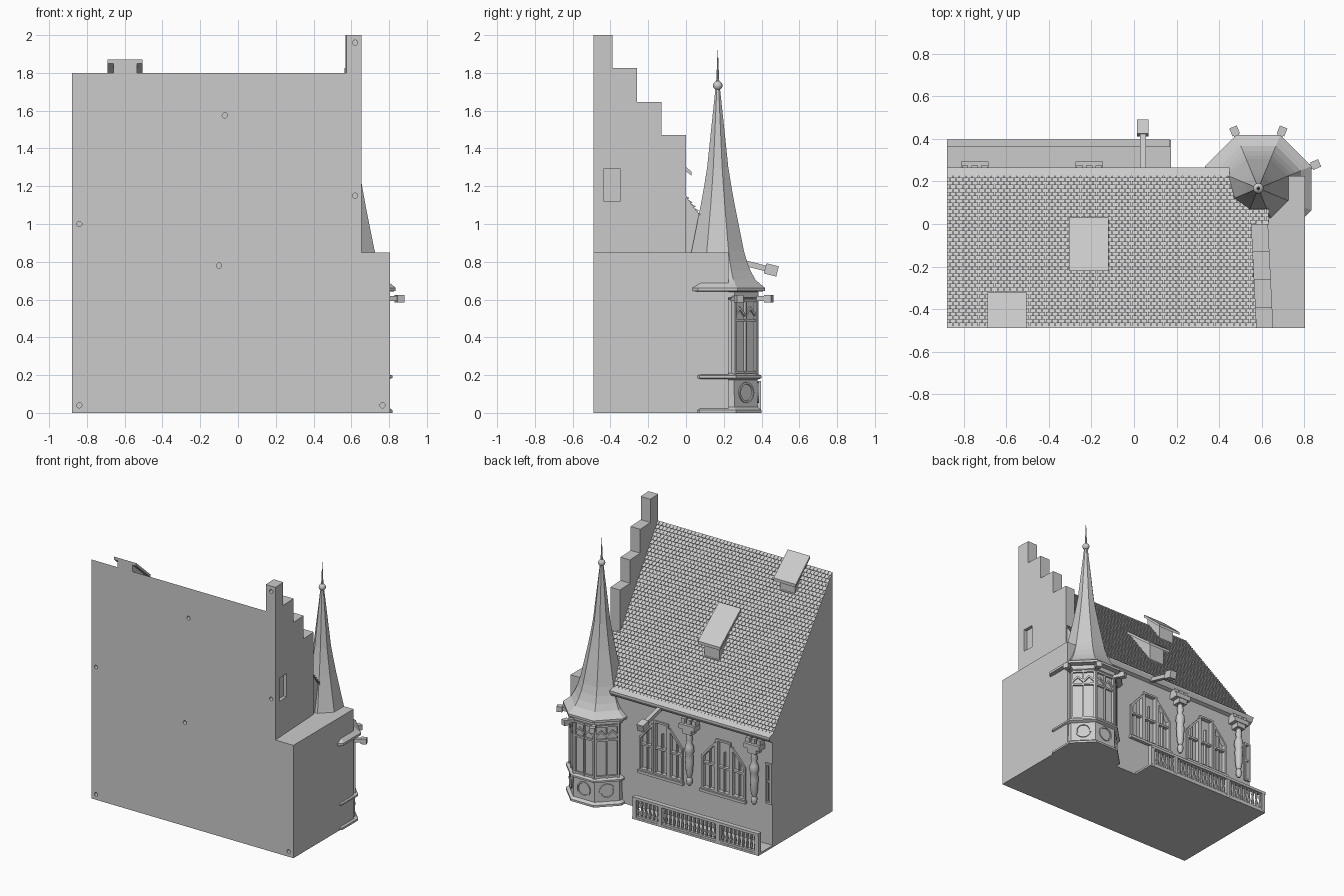
import bpy, bmesh, math
from mathutils import Matrix, Vector

cube = bpy.data.objects.get("Cube")
if cube:
    bpy.data.objects.remove(cube)

stone = bpy.data.materials.new("plain_grey")
stone.use_nodes = True
GREY = (0.6, 0.6, 0.6, 1)
stone.diffuse_color = GREY
stone.node_tree.nodes["Principled BSDF"].inputs["Base Color"].default_value = GREY

FRONT, BACK, LEFT_END, SIDE, GABLE_X = -0.49, 0.225, -0.88, 0.805, 0.62
RIDGE, EAVE, SHOULDER = 1.8, 0.84, 0.85
PITCH = (RIDGE - EAVE) / (BACK - FRONT)


def finish(name, bm, smooth=False, cutter=None):
    bmesh.ops.recalc_face_normals(bm, faces=bm.faces)
    mesh = bpy.data.meshes.new(name)
    bm.to_mesh(mesh)
    bm.free()
    mesh.materials.append(stone)
    ob = bpy.data.objects.new(name, mesh)
    bpy.context.scene.collection.objects.link(ob)
    if smooth:
        bpy.context.view_layer.objects.active = ob
        bpy.ops.object.select_all(action='DESELECT')
        ob.select_set(True)
        bpy.ops.object.shade_smooth_by_angle(angle=math.radians(40))
    if cutter:
        mod = ob.modifiers.new("openings", 'BOOLEAN')
        mod.operation, mod.solver, mod.object = 'DIFFERENCE', 'EXACT', cutter
    return ob


def box(bm, lo, hi, mat=Matrix()):
    lo, hi = Vector(lo), Vector(hi)
    m = mat @ Matrix.Translation((lo + hi) / 2) @ Matrix.Diagonal((*(hi - lo), 1))
    bmesh.ops.create_cube(bm, size=1, matrix=m)


def prism(bm, pts, a, b, axis, mat=Matrix()):
    """Extrude a 2D outline along x (yz outline) or y (xz outline)."""
    def place(p, t):
        return mat @ Vector((t, *p) if axis == 'x' else (p[0], t, p[1]))
    ends = [[bm.verts.new(place(p, t)) for p in pts] for t in (a, b)]
    bm.faces.new(ends[0])
    bm.faces.new(ends[1][::-1])
    for i in range(len(pts)):
        j = (i + 1) % len(pts)
        bm.faces.new((ends[0][i], ends[0][j], ends[1][j], ends[1][i]))


def bar(bm, p, q, w, a, b, mat=Matrix()):
    """Flat strip between two xz points."""
    p, q = Vector(p), Vector(q)
    d = (q - p).normalized() * w / 2
    n = Vector((-d.y, d.x))
    prism(bm, [p - d - n, q + d - n, q + d + n, p - d + n], a, b, 'y', mat)


def lathe(bm, profile, segs, mat=Matrix(), turn=0.0):
    rings = [[bm.verts.new(mat @ Vector((r * math.cos(turn + i * math.tau / segs),
                                         r * math.sin(turn + i * math.tau / segs), z)))
              for i in range(segs)] for r, z in profile]
    for low, high in zip(rings, rings[1:]):
        for i in range(segs):
            j = (i + 1) % segs
            bm.faces.new((low[i], low[j], high[j], high[i]))
    bm.faces.new(rings[0][::-1])
    bm.faces.new(rings[-1])


def octagon(bm, profile, mat):
    k = math.cos(math.pi / 8)
    lathe(bm, [(r / k, z) for r, z in profile], 8, mat, math.pi / 8)


def roof_z(y):
    return RIDGE - (y - FRONT) * PITCH


# window outlines: three lights per group, the middle one taller
lights = []
for c in (0.045, -0.475):
    lights.append([(c - .055, .3), (c + .055, .3), (c + .055, .69), (c - .055, .69)])
    for s in (-1, 1):
        lights.append([(c + s * .07, .3), (c + s * .175, .3), (c + s * .175, .54),
                       (c + s * .125, .6), (c + s * .07, .66)])
lights.append([(-.87, .33), (-.83, .33), (-.83, .62), (-.87, .62)])

# cutters for windows and peg holes
bm = bmesh.new()
for pts in lights:
    prism(bm, pts, BACK - .025, BACK + .05, 'y')
tip = Matrix.Rotation(math.pi / 2, 4, 'X')
for x, z in ((-.84, 1), (-.84, .04), (.765, .04), (-.07, 1.575), (-.1, .78), (.62, 1.15), (.62, 1.96)):
    lathe(bm, [(.014, -.03), (.014, .03)], 12, Matrix.Translation((x, FRONT, z)) @ tip)
box(bm, (.625, -.435, 1.12), (.72, -.35, 1.295))
cutter = finish("opening_cutter", bm)
cutter.hide_render = True
cutter.display_type = 'WIRE'

# house body and lower side block
bm = bmesh.new()
prism(bm, [(FRONT, 0), (BACK, 0), (BACK, EAVE), (FRONT, RIDGE)], LEFT_END, GABLE_X, 'x')
finish("house_body", bm, cutter=cutter)
bm = bmesh.new()
box(bm, (GABLE_X, FRONT, 0), (SIDE, BACK, SHOULDER))
finish("side_block", bm, cutter=cutter)

# stepped gable, sheared slightly
bm = bmesh.new()
steps = [(FRONT, SHOULDER), (FRONT, 2.0)]
edges, tops = (-.39, -.26, -.13, 0.0), (2.0, 1.825, 1.645, 1.47)
for i, y in enumerate(edges):
    steps.append((y, tops[i]))
    steps.append((y, tops[i + 1] if i < 3 else SHOULDER))
prism(bm, steps, .575, .655, 'x')
for v in bm.verts:
    v.co.x -= .05 * (v.co.y - FRONT)
finish("stepped_gable", bm, cutter=cutter)

# roof tiles in staggered courses
bm = bmesh.new()
ROWS, TILE = 43, 0.03
normal = Vector((PITCH, 1)).normalized() * .012
for r in range(ROWS):
    y0 = FRONT + (BACK - FRONT) * r / ROWS
    y1 = FRONT + (BACK - FRONT) * (r + 1) / ROWS
    end = .575 if y1 < 0 else .635
    low = Vector((y1, roof_z(y1)))
    x = LEFT_END - (TILE / 2 if r % 2 else 0)
    while x < end:
        prism(bm, [(y0, roof_z(y0)), low, low + normal],
              max(x, LEFT_END), min(x + TILE - .003, end), 'x')
        x += TILE
finish("roof_tiles", bm)

# eave board
bm = bmesh.new()
prism(bm, [(BACK, .79), (.25, .8), (.265, .825), (.265, .84), (BACK, .855)], LEFT_END, .45, 'x')
finish("eave_board", bm)

# shed dormers
for name, x0, x1, y0, y1, z0, z1 in (("lower_dormer", -.305, -.12, -.22, .03, 1.465, 1.265),
                                     ("upper_dormer", -.69, -.505, FRONT, -.32, 1.86, 1.71)):
    bm = bmesh.new()
    prism(bm, [(y0, z0 - .01), (y1, z1 - .01), (y1, z1 + .012), (y0, z0 + .012)], x0, x1, 'x')
    ye = y1 - .035
    ze = z1 + (z0 - z1) * .035 / (y1 - y0)
    prism(bm, [(y0, roof_z(y0) - .02), (ye, roof_z(ye) - .02), (ye, ze), (y0, z0)],
          x0 + .03, x1 - .03, 'x')
    finish(name, bm)

# window frames, mullions and transoms
bm = bmesh.new()
for pts in lights:
    for p, q in zip(pts, pts[1:] + pts[:1]):
        bar(bm, p, q, .014, BACK - .02, BACK + .012)
    xs = [p[0] for p in pts]
    mid = (min(xs) + max(xs)) / 2
    bar(bm, (min(xs), .49), (max(xs), .49), .014, BACK - .02, BACK + .006)
    bar(bm, (mid, pts[0][1]), (mid, .6), .008, BACK - .02, BACK)
for c in (0.045, -0.475):
    box(bm, (c - .19, BACK - .01, .275), (c + .19, BACK + .025, .295))
finish("window_frames", bm)

# wall columns with bracket capitals
bm = bmesh.new()
for x in (-.21, -.75):
    lathe(bm, [(.008, .3), (.02, .32), (.022, .35), (.014, .365), (.024, .4), (.03, .5),
               (.026, .54), (.034, .56), (.03, .6), (.018, .625), (.024, .65), (.018, .69),
               (.026, .7)], 12, Matrix.Translation((x, BACK + .035, 0)))
    box(bm, (x - .035, BACK, .695), (x + .035, BACK + .065, .73))
    box(bm, (x - .065, BACK, .73), (x + .065, BACK + .07, .765))
    for s in (-1, 0, 1):
        box(bm, (x + s * .045 - .015, BACK, .765), (x + s * .045 + .015, BACK + .05, .8))
finish("wall_columns", bm, smooth=True)

# hoist beam under the eave
bm = bmesh.new()
tilt = Matrix.Translation((.042, BACK, .815)) @ Matrix.Rotation(-.25, 4, 'X')
box(bm, (-.014, -.02, -.015), (.014, .21, .015), tilt)
box(bm, (-.027, .2, -.028), (.027, .268, .028), tilt)
finish("hoist_beam", bm)

# balcony
bm = bmesh.new()
box(bm, (LEFT_END, BACK, 0), (.175, .395, .015))
finish("balcony_floor", bm)
bm = bmesh.new()
box(bm, (LEFT_END, .365, .015), (.17, .392, .03))
box(bm, (LEFT_END, .362, .148), (.17, .398, .168))
for x in (-.865, -.54, -.06, .155):
    box(bm, (x - .015, .364, .015), (x + .015, .396, .165))
COUNT = 30
for i in range(COUNT):
    x = -.845 + i * .98 / (COUNT - 1)
    lathe(bm, [(.006, .025), (.012, .06), (.006, .09), (.01, .12), (.006, .15)], 8,
          Matrix.Translation((x, .379, 0)))
finish("balcony_railing", bm, smooth=True)

# corner tower
hub = Matrix.Translation((.585, .168, 0))
bm = bmesh.new()
octagon(bm, [(.232, 0), (.232, .015), (.212, .03), (.21, .175), (.232, .185), (.232, .198),
             (.197, .21), (.197, .6), (.215, .61), (.215, .64), (.2, .65)], hub)
finish("tower_shaft", bm)

bm = bmesh.new()
for deg in (-45, 0, 45):
    face = hub @ Matrix.Rotation(math.radians(deg), 4, 'Z')
    for x in (-.08, 0, .08):
        bar(bm, (x, .21), (x, .6), .014 if x else .01, .18, .215, face)
    for z in (.215, .49, .595):
        bar(bm, (-.08, z), (.08, z), .014, .18, .211, face)
    for x in (-.04, .04):
        for s in (-1, 1):
            bar(bm, (x + s * .035, .52), (x, .555), .012, .18, .208, face)
    # round medallion
    disc = face @ Matrix.Translation((0, .205, .108)) @ Matrix.Rotation(-math.pi / 2, 4, 'X')
    lathe(bm, [(.055, 0), (.055, .014), (.045, .014), (.043, .007)], 20, disc)
finish("tower_tracery", bm)

bm = bmesh.new()
for deg in (22.5, 67.5, 112.5):
    arm = hub @ Matrix.Rotation(math.radians(deg), 4, 'Z')
    box(bm, (.2, -.013, .592), (.28, .013, .618), arm)
    box(bm, (.272, -.019, .585), (.312, .019, .625), arm)
finish("tower_spouts", bm)

# flared spire with ball and needle
bm = bmesh.new()
octagon(bm, [(.2, .64), (.25, .645), (.25, .662), (.222, .685), (.2, .705), (.175, .75),
             (.155, .8), (.138, .86), (.12, .95), (.09, 1.1), (.072, 1.2), (.056, 1.3),
             (.035, 1.5), (.014, 1.7), (.008, 1.74)], hub)
finish("tower_spire", bm)
bm = bmesh.new()
bmesh.ops.create_uvsphere(bm, u_segments=16, v_segments=10, radius=.025,
                          matrix=hub @ Matrix.Translation((0, 0, 1.733)))
lathe(bm, [(.009, 1.74), (.006, 1.8), (.001, 1.92)], 8, hub)
finish("spire_finial", bm, smooth=True)
